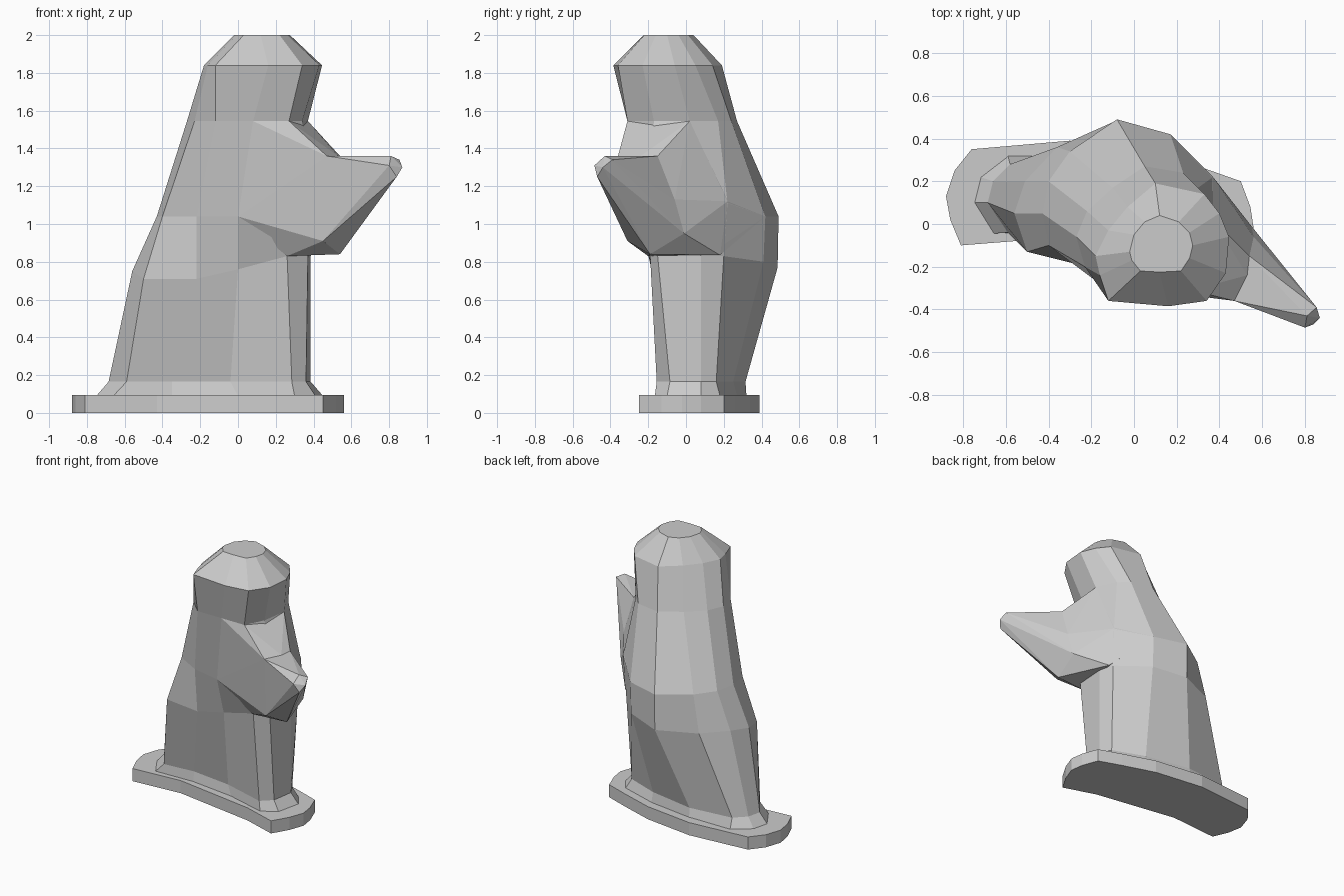
import bpy, bmesh


def finish(name, bm):
    bmesh.ops.recalc_face_normals(bm, faces=bm.faces)
    mesh = bpy.data.meshes.new(name)
    bm.to_mesh(mesh)
    bm.free()
    obj = bpy.data.objects.new(name, mesh)
    bpy.context.collection.objects.link(obj)
    return obj


def loft(name, *sections):
    """Skin stacked cross-sections; each is (default z, outline points)."""
    bm = bmesh.new()
    rings = [[bm.verts.new((p[0], p[1], p[2] if len(p) > 2 else z)) for p in pts]
             for z, pts in sections]
    for a, b in zip(rings, rings[1:]):
        for i in range(len(a)):
            j = (i + 1) % len(a)
            bm.faces.new((a[i], a[j], b[j], b[i]))
    bm.faces.new(rings[0][::-1])
    bm.faces.new(rings[-1])
    return finish(name, bm)


def hull(name, pts):
    """Faceted solid wrapped around a few corner points."""
    bm = bmesh.new()
    for p in pts:
        bm.verts.new(p)
    res = bmesh.ops.convex_hull(bm, input=bm.verts)
    loose = {v for v in res["geom_interior"] if isinstance(v, bmesh.types.BMVert)}
    bmesh.ops.delete(bm, geom=list(loose), context='VERTS')
    return finish(name, bm)


# Flat base plate
plate = [(-.88, .13), (-.86, .02), (-.81, -.10), (-.43, -.07), (.20, -.17), (.45, -.25),
         (.52, -.13), (.56, -.02), (.545, .08), (.50, .20), (.33, .26), (.08, .34),
         (-.30, .39), (-.76, .35), (-.84, .25)]
loft("base_plate", (0, plate), (.095, plate))

# Sloped skirt on the plate
skirt = [(-.75, .10), (-.66, -.045), (-.35, -.035), (0, -.08), (.30, -.165), (.41, -.10),
         (.45, .08), (.38, .18), (.10, .27), (-.25, .32), (-.59, .32), (-.72, .22)]
foot = [(-.685, .10), (-.59, -.04), (-.35, -.02), (-.04, -.06), (.285, -.155), (.36, -.085),
        (.385, .08), (.34, .16), (.10, .25), (-.25, .315), (-.58, .28), (-.66, .20)]
loft("base_skirt", (.09, skirt), (.165, foot))

# Body, leaning from the wide foot to the neck
hips = [(-.56, .05, .75), (-.50, -.13, .71), (-.22, -.17, .71), (0, -.17, .76),
        (.26, -.19, .83), (.37, -.15, .83), (.385, .08, .83), (.36, .20, .83),
        (.17, .41, .80), (-.08, .485, .77), (-.36, .36, .77), (-.51, .20, .77)]
chest = [(-.43, .05), (-.40, -.10), (-.22, -.20), (0, -.25), (.29, -.28), (.45, -.20),
         (.50, -.02), (.37, .22, 1.11), (.17, .42), (-.08, .49), (-.30, .34), (-.40, .20)]
neck = [(-.27, -.06), (-.23, -.20), (-.12, -.31), (.08, -.31), (.27, -.31), (.34, -.17),
        (.37, .02), (.30, .17), (.23, .24), (.05, .27), (-.10, .17), (-.22, .06)]
loft("body", (.165, foot), (.77, hips), (1.04, chest), (1.545, neck))

# Head with flat crown
brow = [(-.18, -.15), (-.16, -.24), (-.12, -.36), (.16, -.385), (.34, -.36), (.43, -.23),
        (.445, -.06), (.40, .05), (.33, .14), (.10, .19), (-.03, .08), (-.12, -.03)]
crown = [(-.02, -.13), (-.01, -.17), (.03, -.22), (.12, -.225), (.22, -.22), (.26, -.16),
         (.275, -.10), (.26, -.04), (.21, .01), (.12, .04), (.05, .01), (0, -.05)]
loft("head", (1.545, neck), (1.84, brow), (2.0, crown))

# Shoulder mass, sloping out from the neck and undercut at the bottom
shoulder_top = [(.54, -.15, 1.36), (.53, -.24, 1.36), (.47, -.36, 1.36)]
elbow = [(.45, -.31, .91), (.54, -.19, .84), (.55, -.01, .95), (.56, -.06, 1.13)]
hull("shoulder", shoulder_top + elbow + [
    (.27, -.31, 1.545), (.37, .02, 1.545), (.37, .22, 1.12), (.17, .42, 1.04),
    (.26, -.20, .83), (.38, .18, .835), (0, -.25, 1.04), (.08, -.31, 1.545)])

# Forearm tapering to a small blunt tip
tip = [(.855, -.39, 1.34), (.81, -.43, 1.36), (.80, -.485, 1.31),
       (.87, -.44, 1.30), (.84, -.47, 1.25)]
hull("forearm", shoulder_top + elbow + tip)
